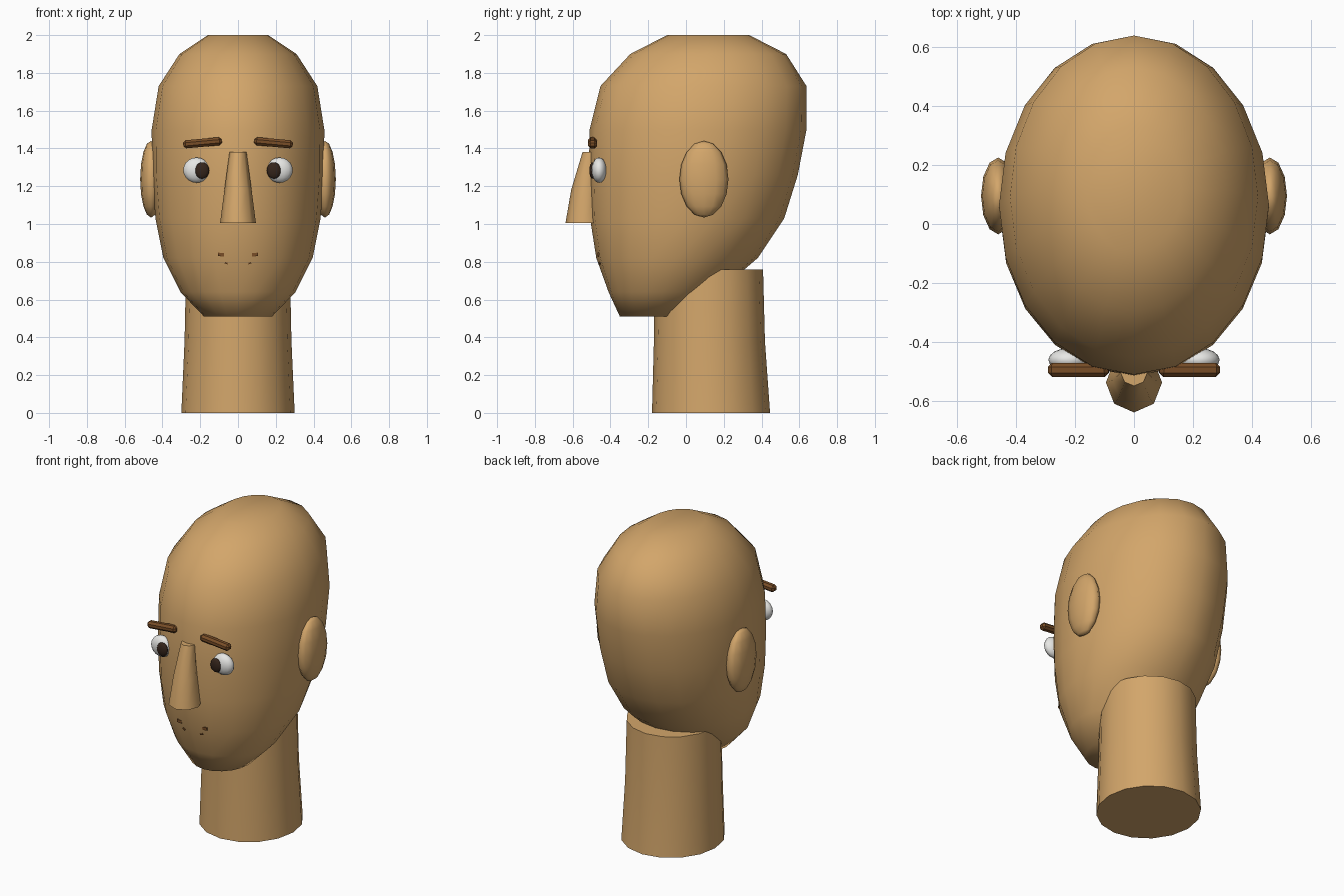
import bpy, bmesh
from math import sin, cos, pi, radians
from mathutils import Matrix, Vector

cube = bpy.data.objects.get("Cube")
if cube:
    bpy.data.objects.remove(cube, do_unlink=True)


def material(name, rgb):
    m = bpy.data.materials.new(name)
    m.use_nodes = True
    m.diffuse_color = (*rgb, 1)
    m.node_tree.nodes["Principled BSDF"].inputs["Base Color"].default_value = (*rgb, 1)
    return m


skin = material("tan_skin", (0.65, 0.38, 0.145))
white = material("eye_white", (0.82, 0.82, 0.80))
dark = material("dark_iris", (0.035, 0.018, 0.011))
brown = material("brown_hair", (0.19, 0.075, 0.02))


def finish(name, bm, mat, smooth=None):
    """Turn a bmesh into an object; smooth is the sharpest smoothed angle in degrees."""
    bmesh.ops.recalc_face_normals(bm, faces=bm.faces)
    mesh = bpy.data.meshes.new(name)
    bm.to_mesh(mesh)
    bm.free()
    mesh.materials.append(mat)
    ob = bpy.data.objects.new(name, mesh)
    bpy.context.collection.objects.link(ob)
    if smooth:
        bpy.ops.object.select_all(action='DESELECT')
        ob.select_set(True)
        bpy.context.view_layer.objects.active = ob
        bpy.ops.object.shade_smooth_by_angle(angle=radians(smooth))
    return ob


def loft(name, rings, sides, mat, smooth):
    """Join elliptical rings given as (z, half width, front y, back y)."""
    bm = bmesh.new()
    loops = []
    for z, w, front, back in rings:
        mid, depth = (front + back) / 2, (back - front) / 2
        loops.append([bm.verts.new((w * sin(2 * pi * i / sides),
                                    mid - depth * cos(2 * pi * i / sides), z))
                      for i in range(sides)])
    for a, b in zip(loops, loops[1:]):
        for i in range(sides):
            j = (i + 1) % sides
            bm.faces.new((a[i], a[j], b[j], b[i]))
    bm.faces.new(loops[0])
    bm.faces.new(loops[-1])
    return finish(name, bm, mat, smooth)


def ellipsoid(name, centre, radii, mat, segments=12, rings=8):
    bm = bmesh.new()
    bmesh.ops.create_uvsphere(bm, u_segments=segments, v_segments=rings, radius=1)
    bmesh.ops.transform(bm, matrix=Matrix.LocRotScale(Vector(centre), None, Vector(radii)),
                        verts=bm.verts)
    return finish(name, bm, mat, 80)


def block(name, centre, size, tilt, mat, bevel=0):
    bm = bmesh.new()
    bmesh.ops.create_cube(bm, size=1)
    bmesh.ops.scale(bm, vec=size, verts=bm.verts)
    if bevel:
        bmesh.ops.bevel(bm, geom=bm.edges[:], offset=bevel, segments=1, affect='EDGES')
    bmesh.ops.transform(bm, verts=bm.verts,
                        matrix=Matrix.Translation(centre) @ Matrix.Rotation(tilt, 4, 'Y'))
    return finish(name, bm, mat)


# Head, chin to crown
loft("head", [
    (0.51, 0.18, -0.35, 0.05), (0.64, 0.305, -0.41, 0.17), (0.82, 0.395, -0.475, 0.38),
    (1.03, 0.437, -0.508, 0.52), (1.26, 0.455, -0.515, 0.592), (1.50, 0.457, -0.51, 0.638),
    (1.73, 0.42, -0.453, 0.638), (1.90, 0.31, -0.295, 0.53), (2.0, 0.16, -0.10, 0.335),
], 20, skin, 89)

# Neck
loft("neck", [(0, 0.30, -0.18, 0.445), (0.38, 0.283, -0.17, 0.418),
              (0.76, 0.275, -0.165, 0.408)], 16, skin, 40)

# Nose
loft("nose", [(1.005, 0.095, -0.638, -0.435), (1.18, 0.072, -0.608, -0.45),
              (1.38, 0.045, -0.548, -0.46)], 8, skin, 50)

# Paired features
for side, s in (("left", 1), ("right", -1)):
    ellipsoid(side + "_ear", (s * 0.46, 0.095, 1.237), (0.058, 0.13, 0.203), skin)
    ellipsoid(side + "_eye", (s * 0.22, -0.46, 1.285), (0.07, 0.04, 0.067), white, 16, 10)
    ellipsoid(side + "_iris", (s * 0.19, -0.495, 1.283), (0.038, 0.017, 0.044), dark)
    block(side + "_eyebrow", (s * 0.188, -0.494, 1.43), (0.205, 0.047, 0.043),
          s * 0.09, brown, 0.013)
    # Mouth: small marks at each corner
    block(side + "_mouth_corner", (s * 0.09, -0.464, 0.838), (0.032, 0.009, 0.018),
          s * -0.1, brown)
    block(side + "_mouth_mark", (s * 0.062, -0.458, 0.793), (0.016, 0.009, 0.008),
          s * -0.4, brown)
